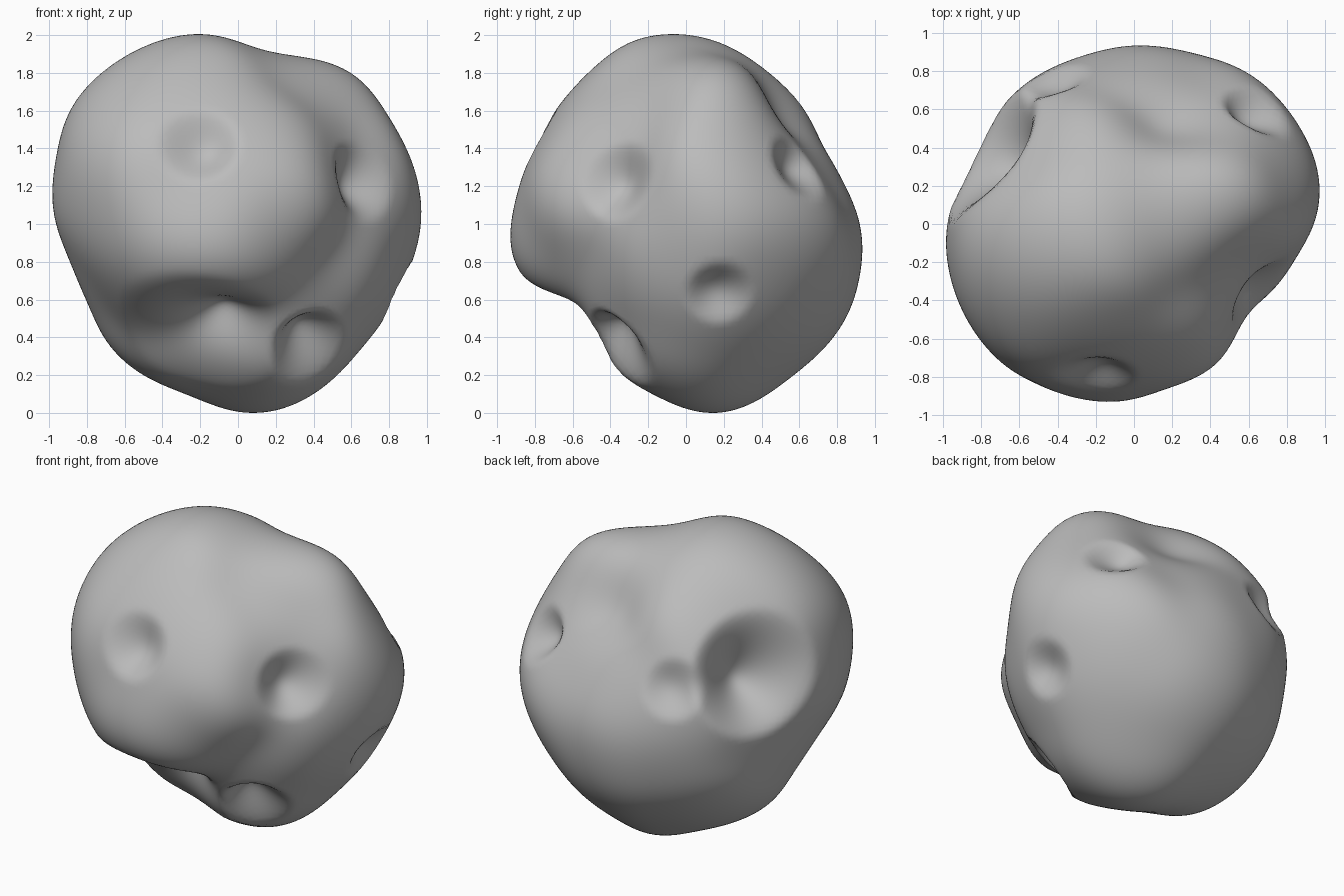
import bpy
import bmesh
import math
from mathutils import Vector

default_cube = bpy.data.objects.get("Cube")
if default_cube:
    bpy.data.objects.remove(default_cube, do_unlink=True)

CENTRE = Vector((0, 0, 1))
SPREAD = 0.24

# Landmarks the lumpy body passes through, region by region
CROWN = [
    (-.2, 0, 2), (-.5, 0, 1.93), (-.76, -.15, 1.76), (.28, 0, 1.88),
    (.5, .2, 1.84), (-.48, -.45, 1.81), (-.25, .48, 1.76), (.1, .2, 1.9),
]
BROW = [
    (-.1, -.92, .95), (-.2, -.85, 1.28), (-.2, -.61, 1.7), (.35, -.79, 1.1),
    (-.1, -.89, .74), (-.45, -.8, .75), (-.69, -.68, 1.42), (-.74, -.65, 1),
    (.25, -.65, 1.52), (.2, -.8, .83),
]
LEFT_FLANK = [
    (.85, .2, 1.45), (.97, .2, 1.05), (.82, .2, .58), (.85, -.17, .95),
    (.6, -.42, 1.2), (.48, -.28, 1.6), (.68, -.28, .6), (.47, -.52, .77),
]
BELLY = [
    (.12, .17, 0), (-.55, .1, .23), (-.55, -.42, .5), (-.1, -.2, .16),
    (.37, -.24, .19), (.36, -.47, .5), (-.1, -.6, .58), (-.35, .35, .18),
    (.37, .4, .2), (-.6, -.56, .63),
]
BACK = [
    (-.85, 0, .7), (-.98, -.05, 1.2), (-.1, .8, 1.28), (.08, .93, .92),
    (.15, .75, .38), (.7, .71, .95), (.64, .6, .6), (.2, .49, 1.55),
    (.25, .73, 1.3), (-.84, .34, 1), (-.42, .82, 1), (-.52, .55, .42),
    (-.6, .4, 1.62), (-.68, .58, 1.27), (.6, .5, 1.47),
]
LANDMARKS = CROWN + BROW + LEFT_FLANK + BELLY + BACK

# Hollows: centre point, radius and depth, all worn into the body
HOLLOWS = [
    ((-.75, .38, 1.31), .43, .28),    # great crater, back left
    ((-.41, .72, 1.27), .22, .07),    # its small neighbour
    ((-.18, -.47, .47), .54, .11),    # hollow under the brow
    ((.37, -.36, .36), .27, .16),     # pit at the lower front
    ((-.2, -.8, 1.42), .24, .09),     # dimple on the brow
    ((.6, -.34, 1.21), .29, .10),     # dip beside the brow
    ((.82, .17, .64), .20, .08),      # dimple on the left flank
    ((.64, .59, 1.3), .21, .10),      # pit at the back left shoulder
]


def direction(point):
    return (Vector(point) - CENTRE).normalized()


def blend(way, anchors, values):
    """Average the values of the nearby anchors."""
    weights = [math.exp(-(way - a).length_squared / (2 * SPREAD ** 2)) for a in anchors]
    return sum(w * v for w, v in zip(weights, values)) / sum(weights)


def fit_layers(anchors, targets, passes):
    """Stack corrections until the blend meets the landmarks."""
    layers, remainder = [], targets
    for _ in range(passes):
        layers.append(remainder)
        remainder = [r - blend(a, anchors, remainder) for a, r in zip(anchors, remainder)]
    return [sum(column) for column in zip(*layers)]


def bowl(distance, radius):
    """Rounded bowl that fades out at its rim."""
    return max(0.0, 1 - (distance / radius) ** 2) ** 1.6


anchors = [direction(p) for p in LANDMARKS]
heights = fit_layers(anchors, [(Vector(p) - CENTRE).length for p in LANDMARKS], 9)
pits = [(direction(p), radius, depth) for p, radius, depth in HOLLOWS]

# Asteroid body
bm = bmesh.new()
bmesh.ops.create_icosphere(bm, subdivisions=6, radius=1)
for vert in bm.verts:
    way = vert.co.normalized()
    reach = blend(way, anchors, heights)
    for pit, radius, depth in pits:
        reach -= depth * bowl((way - pit).length, radius)
    vert.co = way * reach

# Stand the body on the ground
lowest = min(vert.co.z for vert in bm.verts)
bmesh.ops.translate(bm, verts=bm.verts, vec=(0, 0, -lowest))

mesh = bpy.data.meshes.new("asteroid_body")
bm.to_mesh(mesh)
bm.free()
body = bpy.data.objects.new("asteroid_body", mesh)
bpy.context.collection.objects.link(body)

# Plain grey stone
stone = bpy.data.materials.new("grey_stone")
stone.use_nodes = True
grey = (.5, .5, .5, 1)
stone.diffuse_color = grey
stone.node_tree.nodes["Principled BSDF"].inputs["Base Color"].default_value = grey
mesh.materials.append(stone)

bpy.ops.object.select_all(action="DESELECT")
body.select_set(True)
bpy.context.view_layer.objects.active = body
bpy.ops.object.shade_smooth_by_angle(angle=math.radians(50))
